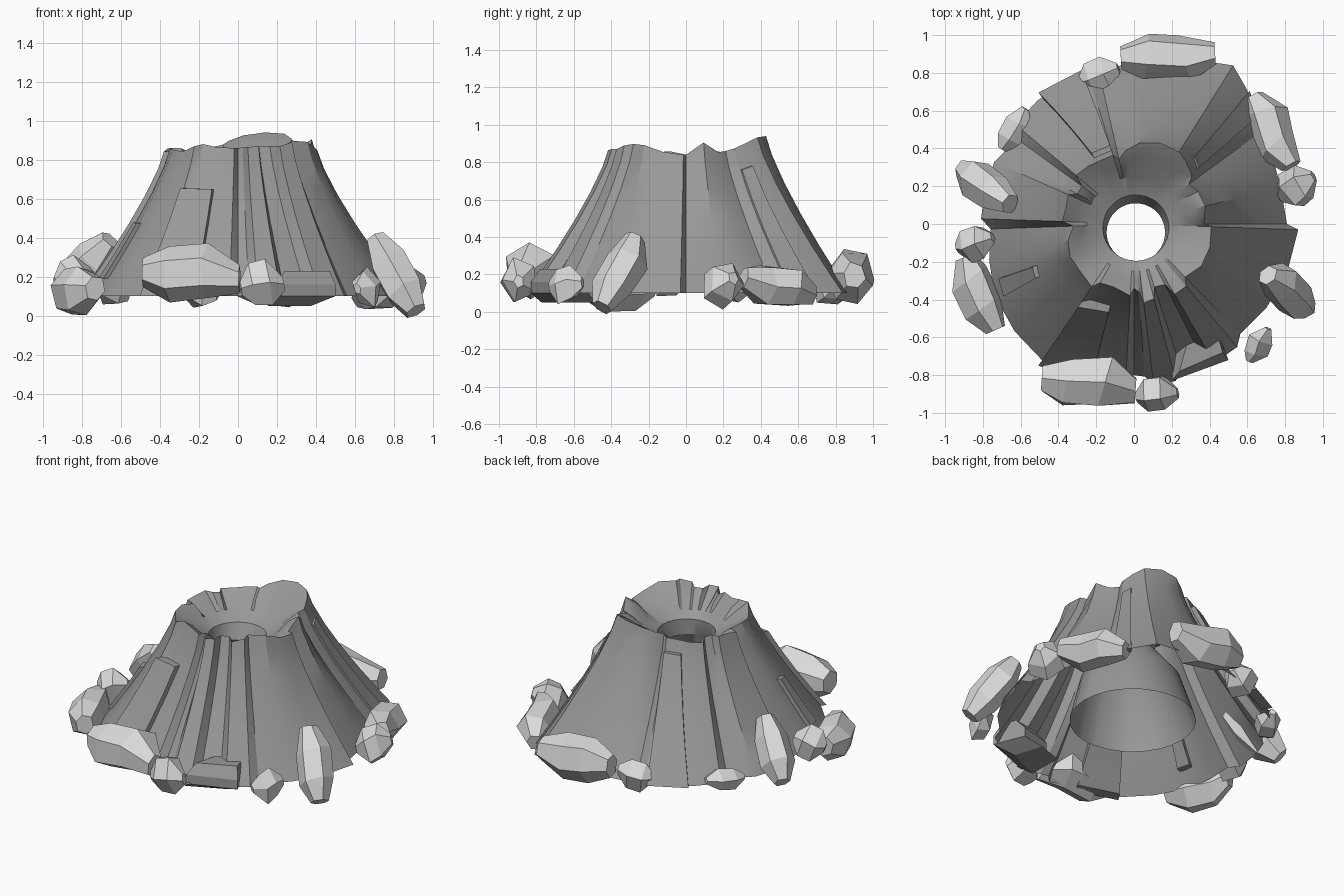
import bpy, bmesh, math, random
from mathutils import Vector, Euler

random.seed(11)
if "Cube" in bpy.data.objects:
    bpy.data.objects.remove(bpy.data.objects["Cube"], do_unlink=True)


def material(name, grey):
    mat = bpy.data.materials.new(name)
    mat.use_nodes = True
    colour = (grey, grey, grey, 1)
    mat.diffuse_color = colour
    mat.node_tree.nodes["Principled BSDF"].inputs["Base Color"].default_value = colour
    return mat


dark_stone = material("dark stone", 0.32)
pale_stone = material("pale stone", 0.7)


def loft(name, rings, mat, caps=True, smooth_angle=None):
    """Skin a stack of closed rings, optionally capping both ends."""
    bm = bmesh.new()
    rows = [[bm.verts.new(p) for p in ring] for ring in rings]
    for low, high in zip(rows, rows[1:]):
        for i in range(len(low)):
            j = (i + 1) % len(low)
            bm.faces.new((low[i], low[j], high[j], high[i]))
    if caps:
        bm.faces.new(rows[0])
        bm.faces.new(rows[-1])
        bmesh.ops.recalc_face_normals(bm, faces=bm.faces)
    mesh = bpy.data.meshes.new(name)
    bm.to_mesh(mesh)
    bm.free()
    mesh.materials.append(mat)
    obj = bpy.data.objects.new(name, mesh)
    bpy.context.collection.objects.link(obj)
    if smooth_angle:
        bpy.ops.object.select_all(action="DESELECT")
        obj.select_set(True)
        bpy.context.view_layer.objects.active = obj
        bpy.ops.object.shade_smooth_by_angle(angle=math.radians(smooth_angle))
    return obj


# Ribs and gullies: angle, radius at the foot, radius at the rim
columns = [
    (0, .81, .37), (14, .80, .39), (27, .82, .38), (36, .81, .36), (40, .85, .40),
    (50, .93, .43), (58, .99, .45), (72, .92, .45), (86, .86, .43), (97, .84, .39),
    (103, .80, .35), (107, .83, .38), (118, .83, .38), (128, .83, .39), (140, .82, .40),
    (144, .77, .34), (152, .79, .34), (156, .81, .38), (168, .81, .37), (178, .81, .38),
    (182, .76, .32), (194, .79, .36), (207, .83, .38), (222, .85, .38), (236, .87, .40),
    (240, .84, .36), (252, .83, .35), (267, .85, .38), (270, .80, .34), (274, .81, .36),
    (277, .86, .42), (285, .86, .41), (288, .79, .35), (297, .79, .36), (300, .85, .43),
    (310, .85, .43), (314, .81, .39), (328, .83, .42), (343, .85, .42), (358, .87, .41)]
# Jagged rim height every fifteen degrees
heights = [.84, .91, .84, .89, .94, .94, .92, .87, .86, .84, .86, .86,
           .84, .86, .85, .84, .88, .86, .86, .87, .87, .90, .89, .85]


def rim_height(angle):
    k, f = divmod(angle % 360 / 15, 1)
    k = int(k)
    return heights[k] * (1 - f) + heights[(k + 1) % 24] * f


def foot_and_rim(angle):
    looped = columns + [(360,) + columns[0][1:]]
    for a, b in zip(looped, looped[1:]):
        if a[0] <= angle <= b[0]:
            f = (angle - a[0]) / (b[0] - a[0])
            return a[1] + (b[1] - a[1]) * f, a[2] + (b[2] - a[2]) * f


def polar(angle, r, z):
    a = math.radians(angle)
    return Vector((r * math.cos(a), r * math.sin(a), z))


def wall(angle, t, offset=0):
    """Point on the concave outer slope, t = 0 at the foot, 1 at the rim."""
    foot, rim = foot_and_rim(angle % 360)
    r = rim + (foot - rim) * (1 - t) ** 1.25 + offset
    return polar(angle, r, .1 + (rim_height(angle) - .1) * t)


# Mountain shell: outer slope, crater bowl, vent and hollow chamber below
angles = [c[0] for c in columns]
rings = [[wall(a, t) for a in angles] for t in (0, .12, .3, .5, .7, .88, 1)]
rings.append([polar(a, foot_and_rim(a)[1] * .84, rim_height(a) - .04) for a in angles])
rings.append([polar(a, .25, .77) for a in angles])
for r, z, shift in ((.175, .73, .02), (.155, .63, .045), (.3, .42, .02), (.38, .13, 0)):
    rings.append([polar(a, r, z) + Vector((.01, -shift, 0)) for a in angles])
loft("mountain_shell", rings, dark_stone, caps=False, smooth_angle=28)


# Raised slabs lying on the slope
def slab(name, foot, head, t_low, t_high, thick):
    rows = []
    for k in range(5):
        f = k / 4
        t = t_low + (t_high - t_low) * f
        a, b = (p + (q - p) * f for p, q in zip(foot, head))
        rows.append([wall(a, t, thick), wall(b, t, thick),
                     wall(b, t, -.04), wall(a, t, -.04)])
    loft(name, rows, dark_stone, smooth_angle=28)


slab("back_slab", (109, 126), (107, 121), 0, .9, .03)
slab("back_left_slab", (41, 49), (41, 48), 0, .85, .012)
slab("front_slab", (236, 255), (236, 254), 0, .72, .035)
slab("side_slab", (202, 209), (203, 209), .12, .5, .025)

# Flat-topped block at the front foot
block_foot = [(.2, -.83), (.5, -.72), (.42, -.52), (.2, -.58)]
block_top = [(.24, -.78), (.47, -.68), (.44, -.58), (.29, -.6)]
loft("front_foot_block", [[Vector((x * .75, y * .93, .05)) for x, y in block_foot],
                          [Vector((x, y, .1)) for x, y in block_foot],
                          [Vector((x, y, .16)) for x, y in block_foot],
                          [Vector((x, y, .23)) for x, y in block_top]], dark_stone)


# Faceted boulders around the foot
def boulder(name, centre, size, yaw, pitch):
    small = size[0] < .3
    sides = 5 if small else 6
    end = .3 if small else .52
    turn = Euler((random.uniform(-.3, .3), -math.radians(pitch), math.radians(yaw)))
    phase = random.uniform(0, 1)
    rows = []
    for along, scale in ((-1, end), (-.45, 1), (.35, 1), (1, end)):
        skew = random.uniform(-.14, .14)
        row = []
        for i in range(sides):
            a = math.tau * i / sides + phase
            s = scale * random.uniform(.94, 1.12)
            p = Vector(((along + skew * math.cos(a) * (abs(along) < 1)) * size[0],
                        (math.cos(a) * s + skew) * size[1],
                        (math.sin(a) * s + skew) * size[2]))
            row.append(Vector(centre) + turn.to_matrix() @ (p / 2))
        rows.append(row)
    loft(name, rows, pale_stone)


boulders = [
    ("front_large", (-.24, -.85, .205), (.50, .28, .28), -4, 0),
    ("front_small", (.12, -.90, .16), (.22, .19, .23), 10, 10),
    ("front_left_small", (.66, -.64, .15), (.20, .13, .20), 65, 10),
    ("left_tall", (.81, -.36, .21), (.46, .21, .21), 135, 52),
    ("left_small", (.86, .20, .15), (.22, .21, .23), 30, 15),
    ("back_left_long", (.73, .49, .135), (.43, .21, .22), -63, 12),
    ("back_large", (.18, .885, .19), (.50, .23, .27), 3, 0),
    ("back_small", (-.18, .78, .14), (.22, .19, .19), 20, 10),
    ("back_right_flat", (-.63, .50, .12), (.25, .15, .13), 60, 5),
    ("right_tall", (-.78, .20, .24), (.43, .20, .22), -35, 44),
    ("right_small", (-.84, -.10, .19), (.20, .18, .21), 20, 20),
    ("right_long", (-.82, -.37, .14), (.42, .21, .25), -66, 0)]
for name, centre, size, yaw, pitch in boulders:
    boulder(name + "_boulder", centre, size, yaw, pitch)
